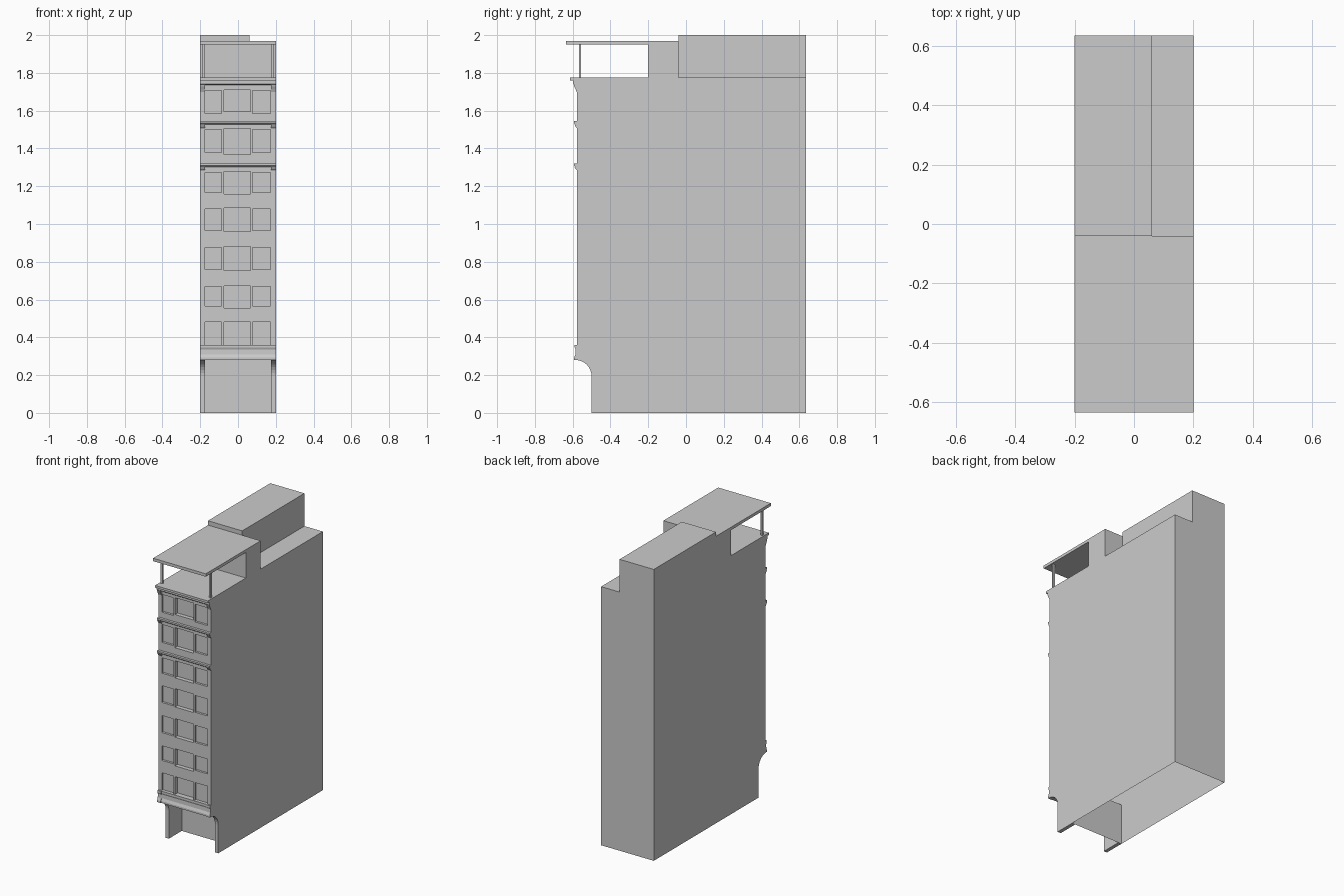
import bpy, bmesh, math

if "Cube" in bpy.data.objects:
    bpy.data.objects.remove(bpy.data.objects["Cube"])

HW = 0.2        # half width of the building
FRONT = -0.577  # facade plane
BACK = 0.635


def finish(name, bm):
    bmesh.ops.recalc_face_normals(bm, faces=bm.faces)
    me = bpy.data.meshes.new(name)
    bm.to_mesh(me)
    bm.free()
    ob = bpy.data.objects.new(name, me)
    bpy.context.collection.objects.link(ob)
    return ob


def add_profile(bm, pts, x0, x1):
    """Extrude a (y, z) outline from x0 to x1."""
    f = bm.faces.new([bm.verts.new((x0, y, z)) for y, z in pts])
    r = bmesh.ops.extrude_face_region(bm, geom=[f], use_keep_orig=True)
    for v in r["geom"]:
        if isinstance(v, bmesh.types.BMVert):
            v.co.x = x1


def profile(name, pts, spans):
    bm = bmesh.new()
    for x0, x1 in spans:
        add_profile(bm, pts, x0, x1)
    return finish(name, bm)


def rect(y0, y1, z0, z1):
    return [(y0, z0), (y1, z0), (y1, z1), (y0, z1)]


FULL = [(-HW, HW)]
ENDS = [(-HW, -0.175), (0.175, HW)]

# Main body, overhanging the recessed entrance
body = profile("main_body", [(-0.36, 0), (BACK, 0), (BACK, 1.775),
                             (FRONT, 1.775), (FRONT, 0.28), (-0.36, 0.28)], FULL)

# Window recesses: (side bottom, side top, centre bottom, centre top)
rows = [(0.36, 0.482, 0.36, 0.482), (0.567, 0.668, 0.556, 0.673),
        (0.758, 0.875, 0.753, 0.88), (0.965, 1.08, 0.96, 1.086),
        (1.166, 1.272, 1.16, 1.277), (1.378, 1.5, 1.367, 1.505),
        (1.585, 1.706, 1.595, 1.71)]
bm = bmesh.new()
for s0, s1, c0, c1 in rows:
    for x0, x1 in ((-0.175, -0.087), (0.076, 0.171)):
        add_profile(bm, rect(-0.65, FRONT + 0.015, s0, s1), x0, x1)
    add_profile(bm, rect(-0.65, FRONT + 0.028, c0, c1), -0.074, 0.065)
cutter = finish("window_cutter", bm)
cutter.hide_render = True
mod = body.modifiers.new("windows", "BOOLEAN")
mod.object = cutter
mod.solver = "EXACT"
bpy.context.view_layer.objects.active = body
bpy.ops.object.modifier_apply(modifier=mod.name)
bpy.data.objects.remove(cutter)

# Underside of the body is open
bm = bmesh.new()
bm.from_mesh(body.data)
floor = [f for f in bm.faces if all(v.co.z < 1e-4 for v in f.verts)]
bmesh.ops.delete(bm, geom=floor, context="FACES")
bm.to_mesh(body.data)
bm.free()

# Entrance side piers with a concave quarter-round bracket
arc = [(-0.585 + 0.085 * math.cos(a), 0.195 + 0.085 * math.sin(a))
       for a in [i * math.pi / 16 for i in range(9)]]
profile("entrance_piers", [(-0.36, 0), (-0.5, 0)] + arc + [(-0.36, 0.28)], ENDS)

# Moulding above the entrance, with end blocks
base = [(FRONT + .005, .28), (-.588, .28), (-.588, .293), (-.581, .31),
        (-.580, .335), (-.585, .346), (-.585, .36), (FRONT + .005, .36)]
profile("base_moulding", base, [(-0.173, 0.173)])
profile("base_end_blocks", [(y - .004 if y < FRONT else y, z) for y, z in base],
        [(-HW, -0.173), (0.173, HW)])


# String courses with small corbels at both ends
def string_course(name, z0, z1, y, drop):
    b = FRONT + 0.005
    profile(name, [(b, z0), (y + .007, z0), (y, z0 + .006), (y, z1), (b, z1)], FULL)
    profile(name + "_corbels",
            [(b, z0 - drop), (FRONT - .002, z0 - drop), (FRONT - .008, z0 - drop * .6),
             (y + .005, z0 - drop * .2), (y + .003, z0), (b, z0)], ENDS)


string_course("lower_string_course", 1.303, 1.32, -0.594, 0.018)
string_course("upper_string_course", 1.528, 1.545, -0.594, 0.02)
string_course("top_cornice_band", 1.735, 1.76, -0.597, 0.035)
profile("top_cornice_slab", rect(-0.613, FRONT + 0.005, 1.76, 1.775), FULL)

# Rooftop: penthouse, stair block, canopy and its posts
profile("penthouse", rect(-0.2, -0.04, 1.775, 1.95), FULL)
profile("rear_roof_block", rect(-0.04, BACK, 1.775, 2.0), [(-HW, 0.06)])
profile("roof_canopy", rect(-BACK, -0.04, 1.95, 1.97), FULL)
profile("canopy_posts", rect(-0.567, -0.555, 1.775, 1.95),
        [(-0.19, -0.176), (0.176, 0.19)])
